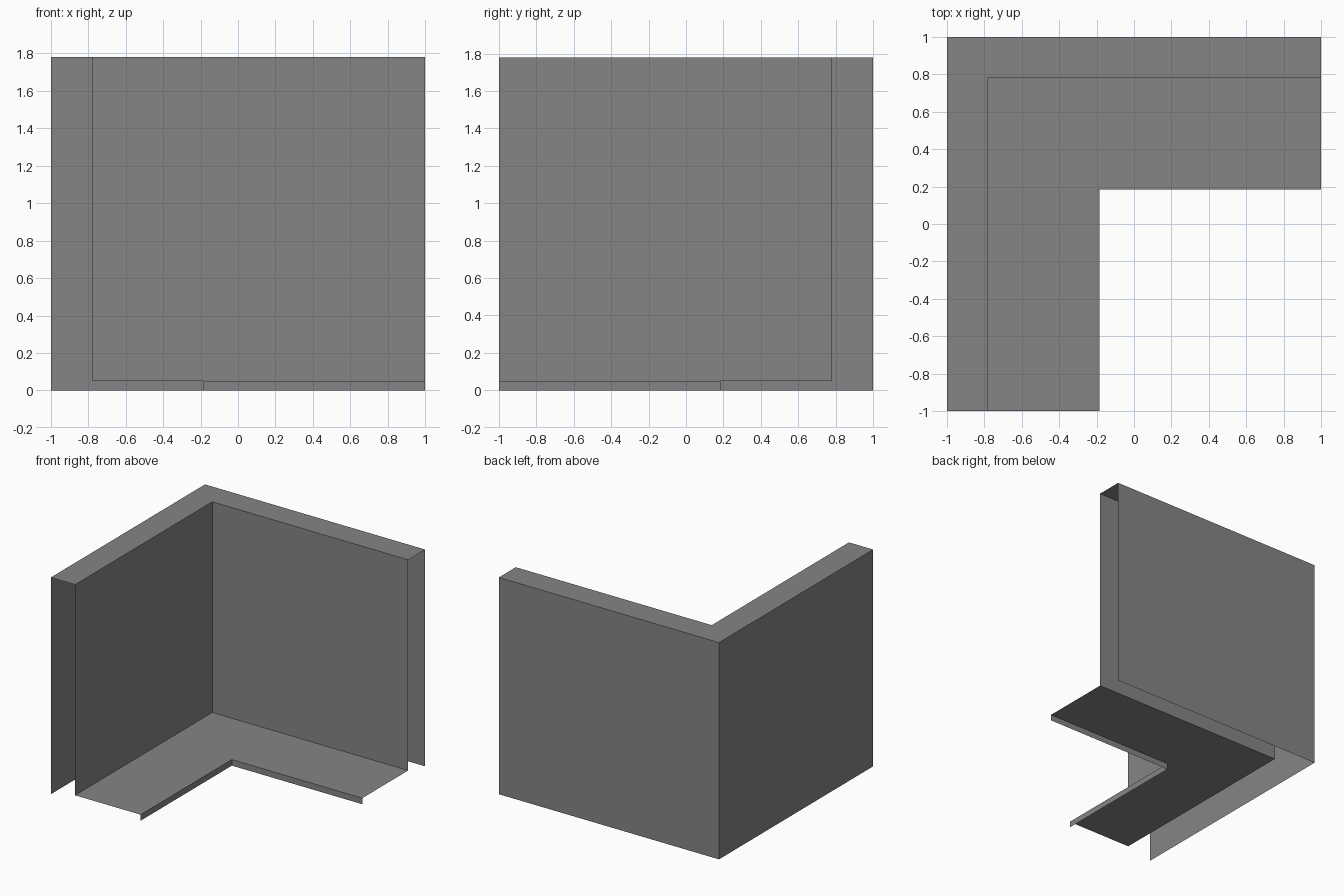
import bpy
import bmesh

cube = bpy.data.objects.get("Cube")
if cube:
    bpy.data.objects.remove(cube)

# Plain grey sheet material
GREY = (0.235, 0.235, 0.235, 1)
mat = bpy.data.materials.new("sheet_grey")
mat.use_nodes = True
mat.diffuse_color = GREY
mat.node_tree.nodes["Principled BSDF"].inputs["Base Color"].default_value = GREY

# Cross-section: (inset from the outer face, height)
HEIGHT, WALL, SHELF, LIP = 1.78, 0.22, 0.815, 0.05
profile = [(0, 0), (0, HEIGHT), (WALL, HEIGHT),
           (WALL, LIP), (SHELF, LIP), (SHELF, 0)]


def mitred_path(d):
    """L-shaped run, inset by d from the outer corner."""
    return [(d - 1, -1), (d - 1, 1 - d), (1, 1 - d)]


# Sweep the open section around the corner as a thin, open-ended sheet
bm = bmesh.new()
rows = [[bm.verts.new((x, y, z)) for x, y in mitred_path(d)] for d, z in profile]
for a, b in zip(rows, rows[1:]):
    for j in range(len(a) - 1):
        bm.faces.new((a[j], b[j], b[j + 1], a[j + 1]))

mesh = bpy.data.meshes.new("corner_wall_and_shelf")
bm.to_mesh(mesh)
bm.free()
mesh.materials.append(mat)
corner = bpy.data.objects.new("corner_wall_and_shelf", mesh)
bpy.context.collection.objects.link(corner)
